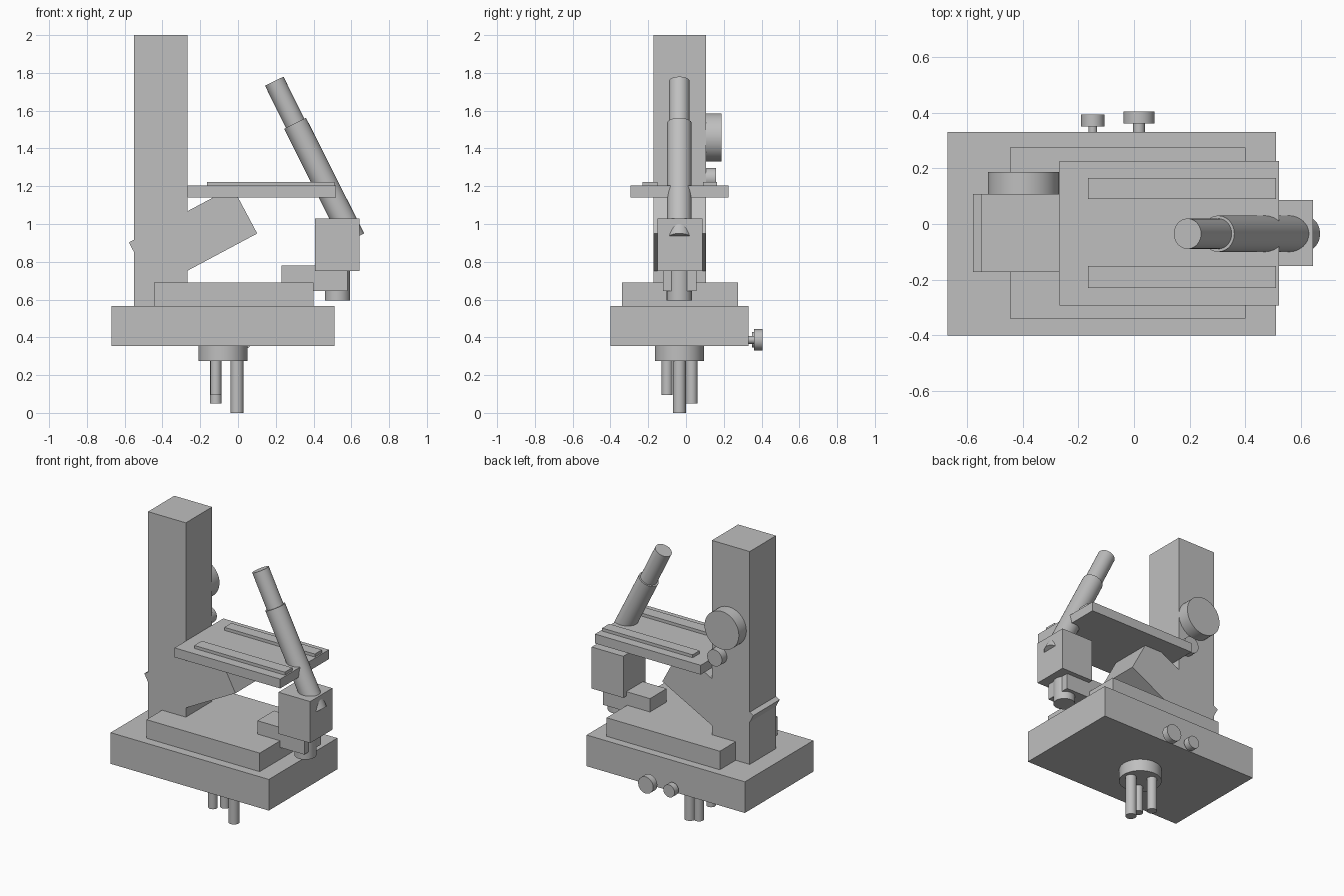
import bpy
import math
from mathutils import Vector

cube = bpy.data.objects.get("Cube")
if cube:
    bpy.data.objects.remove(cube, do_unlink=True)

# Single plain grey
grey = bpy.data.materials.new("plain grey")
grey.use_nodes = True
COLOUR = (0.52, 0.52, 0.52, 1)
grey.diffuse_color = COLOUR
grey.node_tree.nodes["Principled BSDF"].inputs["Base Color"].default_value = COLOUR


def finish(name):
    obj = bpy.context.object
    obj.name = name
    obj.data.materials.append(grey)
    return obj


def box(name, x, y, z):
    """Box from (min, max) ranges."""
    centre = [(a + b) / 2 for a, b in (x, y, z)]
    bpy.ops.mesh.primitive_cube_add(size=1, location=centre)
    obj = finish(name)
    obj.scale = [b - a for a, b in (x, y, z)]
    bpy.ops.object.transform_apply(location=False, rotation=False, scale=True)
    return obj


def rod(name, start, end, radius):
    """Smooth capped cylinder between two points."""
    start, end = Vector(start), Vector(end)
    axis = end - start
    bpy.ops.mesh.primitive_cylinder_add(
        vertices=48, radius=radius, depth=axis.length, location=(start + end) / 2)
    obj = finish(name)
    obj.rotation_euler = axis.to_track_quat('Z', 'Y').to_euler()
    bpy.ops.object.shade_smooth_by_angle(angle=math.radians(35))
    return obj


MID = -0.035          # centre plane of the optics
WIDTH = (-0.173, 0.107)  # column and bracket depth

# Base, plinth and column
box("base", (-0.67, 0.51), (-0.40, 0.33), (0.355, 0.565))
box("plinth", (-0.445, 0.40), (-0.34, 0.275), (0.565, 0.69))
box("column", (-0.55, -0.268), WIDTH, (0.565, 2.0))

# Tilted bracket carrying the stage
bracket = box("tilted_bracket", (-0.549, 0.073), WIDTH, (0.787, 1.065))
bracket.rotation_euler.y = math.radians(-28.1)

# Stage with two raised rails
box("stage", (-0.268, 0.52), (-0.293, 0.226), (1.14, 1.203))
for side, y in (("right", (-0.23, -0.15)), ("left", (0.09, 0.165))):
    box("stage_rail_" + side, (-0.165, 0.51), y, (1.203, 1.223))

# Lamp arm, head block and lens
box("lamp_arm", (0.23, 0.58), (-0.122, 0.055), (0.645, 0.78))
box("head_block", (0.407, 0.643), (-0.15, 0.087), (0.75, 1.03))
rod("head_lens", (0.527, MID, 0.595), (0.527, MID, 0.76), 0.067)

# Eyepiece tube
rod("eyepiece_tube", (0.61, MID, 0.921), (0.302, MID, 1.533), 0.065)
rod("eyepiece", (0.31, MID, 1.517), (0.192, MID, 1.756), 0.0545)

# Column focus knobs
rod("coarse_knob", (-0.397, 0.10, 1.458), (-0.397, 0.187, 1.458), 0.128)
rod("fine_knob", (-0.325, 0.10, 1.242), (-0.325, 0.16, 1.242), 0.055)

# Base knobs on short shafts
for name, x, near, far, r in (("large", 0.018, 0.36, 0.404, 0.056),
                              ("small", -0.148, 0.35, 0.393, 0.042)):
    rod(name + "_base_knob", (x, near, 0.387), (x, far, 0.387), r)
    rod(name + "_knob_shaft", (x, 0.32, 0.387), (x, near, 0.387), r * 0.38)

# Turret with three objectives of differing length
rod("turret", (-0.08, MID, 0.275), (-0.08, MID, 0.36), 0.13)
for i, (bottom, r) in enumerate(((0, 0.034), (0.05, 0.031), (0.095, 0.029))):
    a = math.tau * i / 3
    x, y = -0.08 + 0.075 * math.cos(a), MID + 0.075 * math.sin(a)
    rod("objective_%d" % (i + 1), (x, y, bottom), (x, y, 0.28), r)
